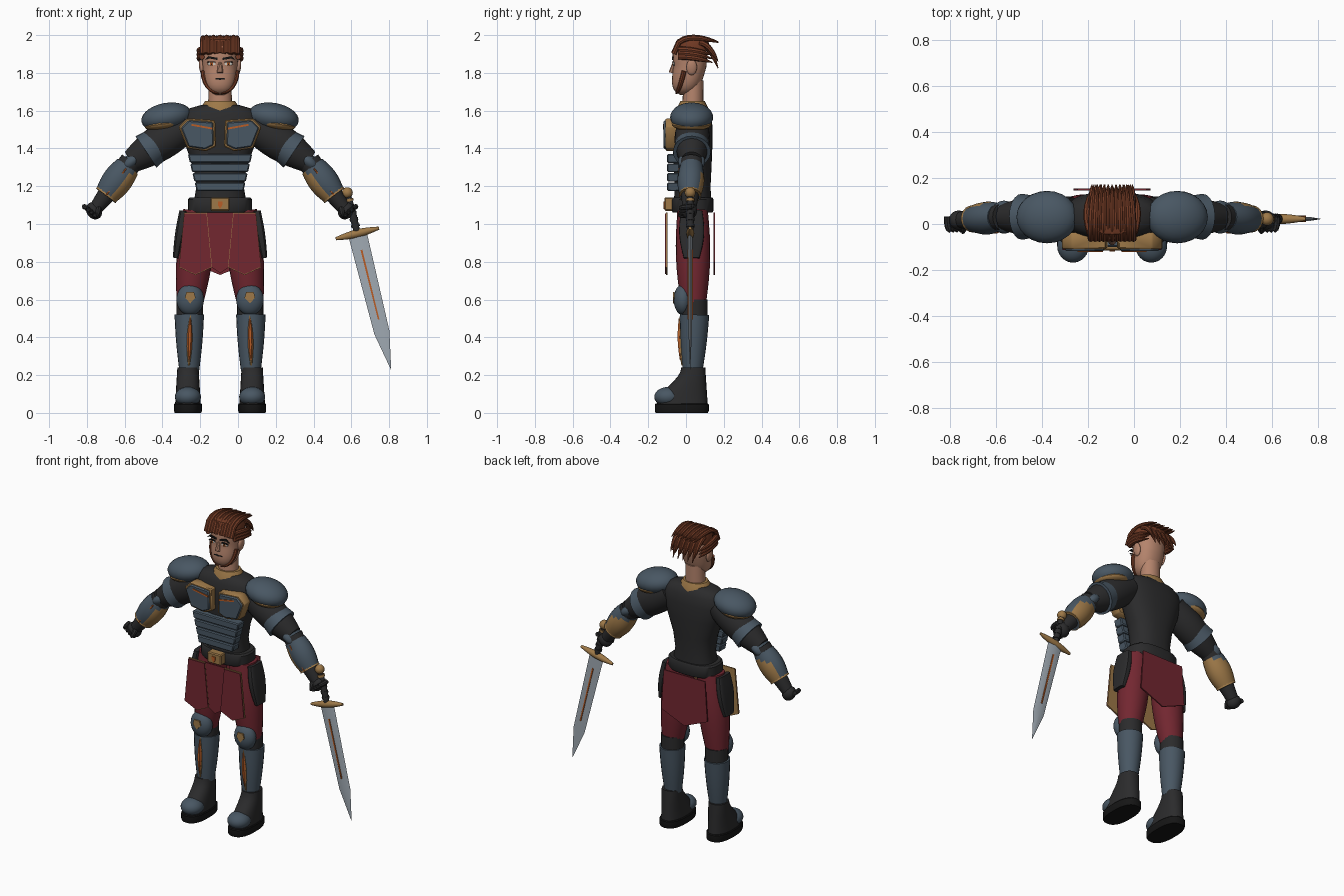
import bpy, bmesh
from math import sin, cos, pi, tau, copysign, radians
from mathutils import Vector, Matrix

cube = bpy.data.objects.get("Cube")
if cube:
    bpy.data.objects.remove(cube)

CENTRE = -.095   # body centre line
parts = []


def material(name, *rgb):
    mat = bpy.data.materials.new(name)
    mat.use_nodes = True
    mat.diffuse_color = (*rgb, 1)
    mat.node_tree.nodes["Principled BSDF"].inputs["Base Color"].default_value = (*rgb, 1)
    return mat


STEEL = material("blue steel", .066, .095, .125)
DARK = material("dark cloth", .024, .024, .025)
BRASS = material("brass", .34, .19, .065)
RED = material("crimson cloth", .17, .02, .03)
SKIN = material("skin", .46, .23, .15)
HAIR = material("auburn hair", .17, .043, .018)
BLADE = material("bright steel", .36, .41, .46)
ORANGE = material("orange inlay", .48, .11, .02)
BLACK = material("black", .008, .008, .008)
WHITE = material("eye white", .6, .58, .53)


def finish(name, bm, materials, pair):
    """Place the part on the centre line, as a left and right copy when paired."""
    for prefix, flip in (("left_", 1), ("right_", -1)) if pair else (("", 1),):
        side = bm.copy()
        place = Matrix.Translation((CENTRE, 0, 0)) @ Matrix.Diagonal((flip, 1, 1, 1))
        bmesh.ops.transform(side, matrix=place, verts=side.verts)
        bmesh.ops.recalc_face_normals(side, faces=side.faces)
        mesh = bpy.data.meshes.new(prefix + name)
        side.to_mesh(mesh)
        side.free()
        for mat in materials:
            mesh.materials.append(mat)
        part = bpy.data.objects.new(prefix + name, mesh)
        bpy.context.collection.objects.link(part)
        parts.append(part)
    bm.free()


def loft(name, mat, stations, sides=20, power=2, flat=False, pair=False, rule=None, extra=()):
    """Skin rounded sections given as (centre, half width, half depth)."""
    bm = bmesh.new()
    centres = [Vector(station[0]) for station in stations]
    rings = []
    for i, (_, width, depth) in enumerate(stations):
        along = centres[min(i + 1, len(centres) - 1)] - centres[max(i - 1, 0)]
        along = Vector((0, 0, 1)) if flat else along.normalized()
        across = Vector((1, 0, 0)) - along * along.x
        across.normalize()
        ring = []
        for k in range(sides):
            c, d = (copysign(abs(v) ** (2 / power), v) for v in (cos(tau * k / sides), sin(tau * k / sides)))
            ring.append(bm.verts.new(centres[i] + across * c * width + along.cross(across) * d * depth))
        rings.append(ring)
    for low, high in zip(rings, rings[1:]):
        for k in range(sides):
            nxt = (k + 1) % sides
            bm.faces.new((low[k], low[nxt], high[nxt], high[k]))
    bm.faces.new(rings[0])
    bm.faces.new(rings[-1])
    bmesh.ops.recalc_face_normals(bm, faces=bm.faces)
    if rule:
        for face in bm.faces:
            face.material_index = rule(face)
    finish(name, bm, (mat, *extra), pair)


def column(name, mat, rows, x=0, y=.035, **options):
    """Level sections given as (height, half width, half depth)."""
    loft(name, mat, [((x, y, z), width, depth) for z, width, depth in rows], flat=True, **options)


def limb(name, mat, start, end, first, last, bulge=0, depth=1, steps=8, **options):
    """Straight limb whose radius runs from first to last and swells between."""
    stations = []
    for i in range(steps + 1):
        t = i / steps
        radius = first + (last - first) * t + bulge * sin(pi * t)
        stations.append((Vector(start).lerp(Vector(end), t), radius, radius * depth))
    loft(name, mat, stations, **options)


def strand(name, mat, path, radius, steps=6, **options):
    """Tapering tube along a path function."""
    stations = []
    for i in range(steps + 1):
        t = i / steps
        size = radius * (1 - t ** 4) + .002
        stations.append((path(t), size, size))
    loft(name, mat, stations, sides=8, **options)


def ball(name, mat, centre, radii, tilt=0, pair=False):
    bm = bmesh.new()
    bmesh.ops.create_uvsphere(bm, u_segments=24, v_segments=14, radius=1)
    place = Matrix.Translation(centre) @ Matrix.Rotation(radians(tilt), 4, 'Y') @ Matrix.Diagonal((*radii, 1))
    bmesh.ops.transform(bm, matrix=place, verts=bm.verts)
    finish(name, bm, (mat,), pair)


def plate(name, mat, outline, front, thick=.008, scale=1, pair=False):
    """Upright panel: an x-z outline with its front face at the given y."""
    bm = bmesh.new()
    middle = sum((Vector(point) for point in outline), Vector((0, 0))) / len(outline)
    scaled = [middle + (Vector(point) - middle) * scale for point in outline]
    face = bm.faces.new([bm.verts.new((point.x, front, point.y)) for point in scaled])
    grown = bmesh.ops.extrude_face_region(bm, geom=[face])["geom"]
    bmesh.ops.translate(bm, vec=(0, thick, 0), verts=[v for v in grown if isinstance(v, bmesh.types.BMVert)])
    if thick > .015:
        bmesh.ops.bevel(bm, geom=bm.edges[:], offset=.006, segments=1, affect='EDGES')
    finish(name, bm, (mat,), pair)


def panel(x, top, low, wide, narrow, tip=0):
    """Outline of a tapered panel, with a point below when it has a tip."""
    outline = [(x - narrow, low), (x - wide, top), (x + wide, top), (x + narrow, low)]
    return outline + [(x, low - tip)] if tip else outline


# torso, belt and collar
column("torso", DARK, [(1.08, .145, .1), (1.2, .125, .095), (1.3, .14, .1), (1.42, .185, .105), (1.52, .215, .105),
                       (1.58, .2, .095), (1.61, .17, .08), (1.63, .1, .06)], sides=32, power=2.4)
column("belt", DARK, [(1.06, .16, .105), (1.07, .17, .11), (1.13, .17, .11), (1.14, .16, .105)], sides=32, power=2.6)
column("collar", BRASS, [(1.6, .105, .085), (1.62, .1, .08), (1.65, .08, .065)])
plate("buckle", BRASS, panel(0, 1.14, 1.07, .05, .05), -.115, thick=.055)
plate("buckle_gem", ORANGE, panel(0, 1.12, 1.1, .012, .012, tip=.02), -.12)

# belly plates, each narrower than the one above
for i in range(4):
    top, half = 1.37 - i * .05, .17 - i * .012
    plate("belly_plate", STEEL, panel(0, top, top - .046, half, half - .01), -.1, thick=.065)

# chest plates
chest = [(.22, 1.515), (.175, 1.56), (.026, 1.55), (.021, 1.41), (.075, 1.385), (.175, 1.4)]
plate("chest_frame", BRASS, chest, -.108, thick=.07, pair=True)
plate("chest_plate", STEEL, chest, -.118, thick=.02, scale=.87, pair=True)
plate("chest_inlay", ORANGE, [(.04, 1.5), (.15, 1.52), (.15, 1.53), (.04, 1.51)], -.122, pair=True)

# skirt
side_panel = panel(.13, 1.06, .77, .06, .088, tip=.04)
plate("skirt_trim", BRASS, side_panel, -.106, pair=True)
plate("skirt_panel", RED, side_panel, -.112, scale=.97, pair=True)
plate("centre_skirt_panel", RED, panel(0, 1.06, .77, .08, .045, tip=.03), -.105)
plate("back_skirt_panel", RED, panel(0, 1.06, .8, .15, .167, tip=.07), .146)
limb("side_tasset", DARK, (.195, .03, 1.07), (.235, .03, .82), .02, .015, bulge=.006, depth=2.8, power=4, pair=True)

# legs
limb("thigh", RED, (.11, .035, 1.07), (.16, .04, .58), .085, .07, bulge=.018, depth=.95, pair=True)
limb("knee_cloth", DARK, (.16, .045, .49), (.16, .045, .6), .07, .07, pair=True)
limb("greave", STEEL, (.163, .035, .22), (.163, .045, .52), .052, .078, bulge=.004, pair=True)
limb("greave_ridge", BRASS, (.158, -.028, .52), (.165, -.02, .25), .004, .004, bulge=.012, sides=8, pair=True)
limb("greave_inlay", ORANGE, (.158, -.036, .5), (.164, -.03, .28), .003, .003, bulge=.01, sides=6, pair=True)
ball("knee_pad", STEEL, (.158, -.015, .6), (.073, .05, .083), pair=True)
plate("knee_emblem", BRASS, panel(.158, .64, .61, .02, .028, tip=.03), -.068, pair=True)

# boots: the heel stays put while the toe end sweeps back up to the ankle
column("sole", BLACK, [(0, .07, .138), (.01, .074, .143), (.045, .074, .143), (.05, .07, .138)],
       x=.17, y=-.022, sides=28, power=2.5, pair=True)
boot = []
for i in range(9):
    t = i / 8
    toe = -.155 + .13 * t * t * (3 - 2 * t)
    heel = .115 - .013 * t
    boot.append(((.17, (heel + toe) / 2, .045 + .195 * t), .068 - .012 * t, (heel - toe) / 2))
loft("boot", DARK, boot, flat=True, power=2.3, sides=24, pair=True)
ball("toe_cap", STEEL, (.17, -.095, .085), (.069, .073, .052), pair=True)

# arms
shoulder, elbow = Vector((.17, .035, 1.53)), Vector((.47, .03, 1.33))
wrist, fist = Vector((.605, .022, 1.15)), Vector((.667, .017, 1.07))
limb("upper_arm", DARK, shoulder, elbow, .085, .062, bulge=.024, depth=.95, pair=True)
limb("forearm", DARK, elbow, fist, .062, .034, bulge=.005, pair=True)
ball("shoulder_pad", STEEL, (.283, .03, 1.565), (.135, .114, .076), tilt=10, pair=True)
ball("shoulder_trim", BRASS, (.295, .03, 1.53), (.106, .106, .035), tilt=8, pair=True)
limb("shoulder_lame", STEEL, shoulder.lerp(elbow, .55), shoulder.lerp(elbow, .74), .09, .1, pair=True)
ball("elbow_pad", STEEL, elbow, (.07, .072, .04), tilt=40, pair=True)


def bracer_rule(face):
    inward = face.normal.dot(Vector((-.8, 0, -.6)))
    return int(face.calc_center_median().z < 1.27 and (inward > .35 or face.normal.y > .75))


limb("bracer", STEEL, elbow.lerp(wrist, .14), wrist, .067, .062, bulge=.015, depth=.9, sides=16,
     rule=bracer_rule, extra=(BRASS,), pair=True)
limb("bracer_cuff", BRASS, elbow.lerp(wrist, .92), wrist, .063, .066, depth=.9, pair=True)
outward = Vector((0, -.065, 0))
limb("bracer_inlay", ORANGE, elbow.lerp(wrist, .2) + outward, wrist + outward * .85, .004, .004, bulge=.004,
     sides=6, pair=True)

# gloved fists
ball("fist", DARK, fist, (.04, .042, .048), tilt=35, pair=True)
for i in range(4):
    knuckle = fist + Vector((i * .017, .015, i * .014 - .02))
    strand("finger", DARK, lambda t: knuckle + Vector((-.03 * t * t, -.06 * sin(2.2 * t), -.01 * t)), .012, pair=True)
strand("thumb", DARK, lambda t: fist + Vector((.01 * t - .027, -.05 * t - .01, .03 - .06 * t)), .014, pair=True)

# sword, laid out along its own axis
axis, across = Vector((.24, 0, -.97)), Vector((.97, 0, .24))
hilt = Vector((.727, .022, .95))
loft("blade", BLADE, [(hilt, .05, .012), (hilt + axis * .54, .041, .009), (hilt + axis * .742, .001, .001)], sides=4)
for side in (-.011, .011):
    groove = [hilt + axis * d + across * d_side for d, d_side in ((.09, -.005), (.09, .005), (.47, .004), (.47, -.004))]
    plate("blade_inlay", ORANGE, [(point.x, point.z) for point in groove], hilt.y + side - .003, thick=.006)
limb("guard", BRASS, hilt - across * .118, hilt + across * .118, .008, .008, bulge=.014, sides=12)
limb("grip", DARK, hilt, hilt - axis * .2, .016, .016, bulge=.004, sides=12)
for i in range(5):
    ring = hilt - axis * (.035 + i * .035)
    limb("grip_ring", BRASS if i == 4 else DARK, ring, ring - axis * .014, .023, .023, sides=12)
ball("pommel", BRASS, hilt - axis * .222, (.029, .029, .029))

# head: rounded box that narrows and leans forward toward the chin
limb("neck", SKIN, (0, .035, 1.6), (0, .04, 1.76), .064, .06, depth=.88)
skull = []
for i in range(17):
    u = .98 * (i / 8 - 1)
    half = (1 - u ** 4) ** .5 * (.092 + .012 * u)
    skull.append(((0, .02 + .03 * min(u, 0), 1.83 + .15 * u), half, half * .95))
loft("head", SKIN, skull, sides=32, power=2.2, flat=True)
limb("nose", SKIN, (0, -.06, 1.86), (0, -.076, 1.8), .009, .017, sides=10)
plate("mouth", BLACK, panel(0, 1.773, 1.767, .02, .03, tip=.004), -.074)
plate("lower_lip", HAIR, panel(0, 1.757, 1.752, .017, .012), -.07)
ball("ear", SKIN, (.097, .03, 1.83), (.014, .028, .043), tilt=8, pair=True)
plate("eye", WHITE, panel(.045, 1.857, 1.845, .014, .023, tip=.008), -.069, pair=True)
plate("iris", ORANGE, panel(.045, 1.855, 1.838, .008, .008), -.072, pair=True)
plate("pupil", BLACK, panel(.045, 1.851, 1.842, .003, .003), -.074, pair=True)
plate("eyelid", BLACK, panel(.045, 1.861, 1.854, .018, .026), -.073, pair=True)
plate("eyebrow", BLACK, [(.014, 1.868), (.06, 1.877), (.08, 1.868), (.06, 1.888), (.014, 1.88)], -.074, pair=True)
strand("beard", HAIR, lambda t: (.09 * cos(1.5 * t), -.01 - .045 * t, 1.81 - .12 * sin(1.5 * t)), .011, pair=True)

# hair: a cap with swept-back locks
column("hair_cap", HAIR, [(1.915, .099, .087), (1.95, .101, .089), (1.978, .092, .08), (1.988, .06, .05)], power=2.6)
for i in range(11):
    x, lift = (i - 5) * .0185, .004 * (i % 2)
    strand("top_lock", HAIR, lambda t: (x * (1 - .15 * t * t), -.065 + .237 * t,
                                        1.9 + lift + .085 * sin(2.35 * t ** .5)), .012, steps=9)
    drop = .1 + .035 * (i % 2)
    strand("back_lock", HAIR, lambda t: (x * .95, .07 + .1 * t, 1.96 - drop * t * t), .013)
for i in range(3):
    strand("side_lock", HAIR, lambda t: (.096 + .015 * sin(pi * t), -.04 + .18 * t, 1.885 + .02 * i - .03 * t * t),
           .013, pair=True)

# smooth shading with crisp edges
bpy.ops.object.select_all(action='DESELECT')
for part in parts:
    part.select_set(True)
bpy.context.view_layer.objects.active = parts[0]
bpy.ops.object.shade_smooth_by_angle(angle=radians(35))
